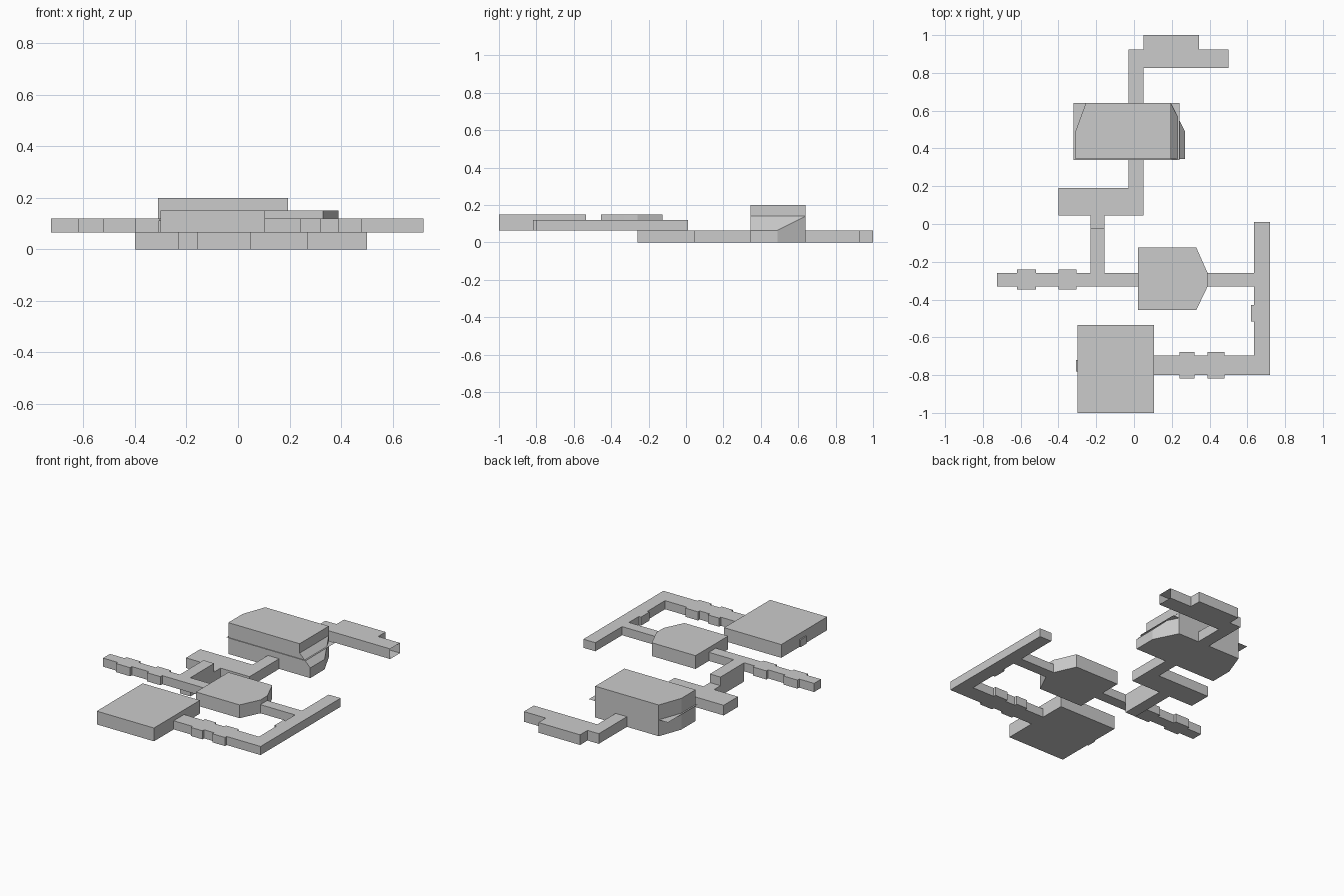
import bpy, bmesh

if "Cube" in bpy.data.objects:
    bpy.data.objects.remove(bpy.data.objects["Cube"])

LOW, MID, TOP = 0.0, 0.065, 0.12


def finish(name, bm):
    bmesh.ops.recalc_face_normals(bm, faces=bm.faces[:])
    me = bpy.data.meshes.new(name)
    bm.to_mesh(me)
    bm.free()
    ob = bpy.data.objects.new(name, me)
    bpy.context.collection.objects.link(ob)
    return ob


def prism(name, pts, z0, z1, open_x=None):
    """Vertical prism over a plan outline; open_x removes the wall at that x."""
    bm = bmesh.new()
    face = bm.faces.new([bm.verts.new((x, y, z0)) for x, y in pts])
    if z1 > z0:
        ext = bmesh.ops.extrude_face_region(bm, geom=[face], use_keep_orig=True)
        for v in ext["geom"]:
            if isinstance(v, bmesh.types.BMVert):
                v.co.z = z1
    bmesh.ops.recalc_face_normals(bm, faces=bm.faces[:])
    if open_x is not None:
        ends = [f for f in bm.faces if all(abs(v.co.x - open_x) < 1e-5 for v in f.verts)]
        bmesh.ops.delete(bm, geom=ends, context='FACES')
    return finish(name, bm)


def block(name, x0, x1, y0, y1, z0, z1, **kw):
    return prism(name, [(x0, y0), (x1, y0), (x1, y1), (x0, y1)], z0, z1, **kw)


# Lower level passages
block("north_passage", 0.05, 0.5, 0.825, 0.925, LOW, MID, open_x=0.5)
block("north_alcove", 0.05, 0.345, 0.925, 1.0, LOW, MID)
block("north_link", -0.03, 0.05, 0.64, 0.925, LOW, MID)
block("hall_link", -0.03, 0.05, 0.19, 0.345, LOW, MID)
block("west_passage", -0.4, 0.05, 0.045, 0.19, LOW, MID)
block("lower_stair_passage", -0.23, -0.155, -0.26, 0.045, LOW, MID)

# Great hall: tall chamfered body, sloping side bay, thin dividing floor
prism("great_hall", [(-0.31, 0.345), (0.195, 0.345), (0.195, 0.64),
                     (-0.255, 0.64), (-0.31, 0.49)], LOW, 0.2)
bm = bmesh.new()
for p in [(0.195, 0.345, LOW), (0.27, 0.345, LOW), (0.27, 0.49, LOW), (0.195, 0.64, LOW),
          (0.27, 0.345, MID), (0.27, 0.49, MID), (0.195, 0.345, 0.14), (0.195, 0.64, 0.14)]:
    bm.verts.new(p)
bmesh.ops.convex_hull(bm, input=bm.verts[:])
finish("hall_side_bay", bm)
block("hall_floor_sheet", -0.32, 0.24, 0.34, 0.64, 0.105, 0.105)

# Upper level passages
block("upper_stair_passage", -0.23, -0.155, -0.26, -0.02, MID, TOP)
block("main_passage_west", -0.725, 0.02, -0.33, -0.26, MID, TOP)
block("main_passage_east", 0.39, 0.635, -0.33, -0.26, MID, TOP)
block("east_passage", 0.635, 0.72, -0.8, 0.01, MID, TOP)
block("east_niche", 0.62, 0.635, -0.515, -0.43, MID, TOP)
block("south_passage", 0.105, 0.635, -0.8, -0.695, MID, TOP)

# Paired niches on either side of a passage
for i, (x0, x1, ya, yb, d) in enumerate([(-0.62, -0.52, -0.33, -0.26, 0.018),
                                         (-0.4, -0.305, -0.33, -0.26, 0.018),
                                         (0.24, 0.32, -0.8, -0.695, 0.017),
                                         (0.39, 0.48, -0.8, -0.695, 0.017)]):
    block(f"niche_front_{i}", x0, x1, ya - d, ya, MID, TOP)
    block(f"niche_back_{i}", x0, x1, yb, yb + d, MID, TOP)

# Upper rooms
prism("middle_room", [(0.02, -0.455), (0.33, -0.455), (0.39, -0.33),
                      (0.39, -0.26), (0.33, -0.125), (0.02, -0.125)], MID, 0.15)
block("square_room", -0.3, 0.105, -1.0, -0.535, MID, 0.15)
block("square_room_door", -0.308, -0.3, -0.78, -0.72, MID, 0.112)
